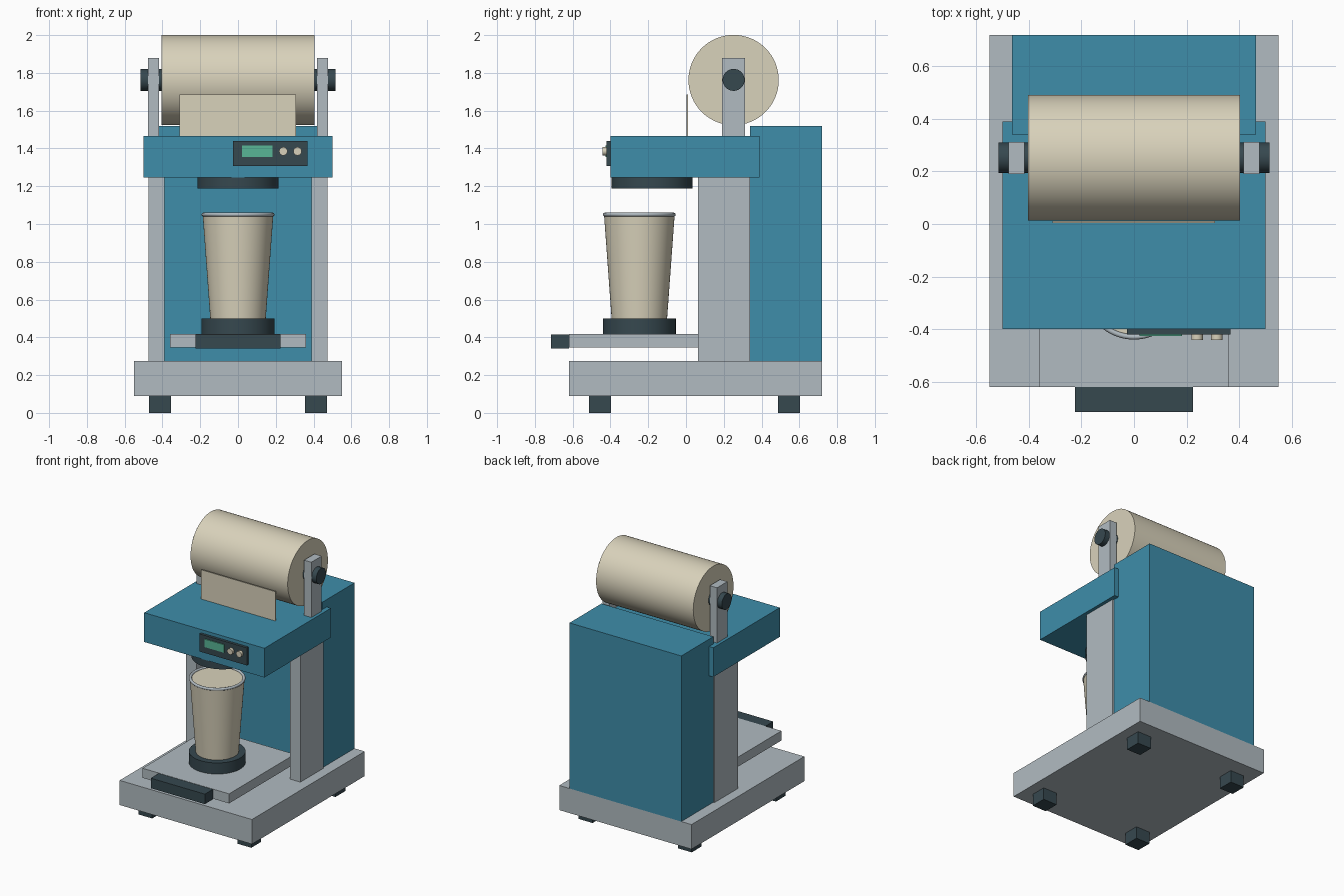
import bpy
from math import pi

cube = bpy.data.objects.get("Cube")
if cube:
    bpy.data.objects.remove(cube, do_unlink=True)


def srgb(c):
    c /= 255
    return c / 12.92 if c <= 0.04045 else ((c + 0.055) / 1.055) ** 2.4


def material(name, r, g, b):
    m = bpy.data.materials.new(name)
    m.use_nodes = True
    colour = (srgb(r), srgb(g), srgb(b), 1)
    m.diffuse_color = colour
    m.node_tree.nodes["Principled BSDF"].inputs["Base Color"].default_value = colour
    return m


BLUE = material("teal blue paint", 62, 141, 170)
GREY = material("light grey metal", 177, 187, 193)
DARK = material("dark slate", 54, 72, 79)
CREAM = material("cream paper", 217, 210, 187)
GREEN = material("screen green", 88, 182, 150)


def finish(name, mat, smooth=False):
    ob = bpy.context.object
    ob.name = name
    ob.data.materials.append(mat)
    if smooth:
        bpy.ops.object.shade_smooth_by_angle(angle=0.6)
    return ob


def box(name, x, y, z, mat):
    """Box given by its (low, high) extent along each axis."""
    spans = (x, y, z)
    bpy.ops.mesh.primitive_cube_add(size=1, location=[(a + b) / 2 for a, b in spans])
    bpy.context.object.scale = [b - a for a, b in spans]
    bpy.ops.object.transform_apply(location=False, rotation=False)
    return finish(name, mat)


def rod(name, centre, radius, length, mat, rot=(0, 0, 0), top=None):
    """Cylinder, or a cone frustum when a top radius is given."""
    bpy.ops.mesh.primitive_cone_add(
        vertices=64, radius1=radius, radius2=radius if top is None else top,
        depth=length, location=centre, rotation=rot)
    return finish(name, mat, True)


ALONG_X = (0, pi / 2, 0)
ALONG_Y = (pi / 2, 0, 0)

# Base, rear cabinet and head
box("base", (-0.55, 0.55), (-0.62, 0.72), (0.09, 0.275), GREY)
box("rear_cabinet", (-0.465, 0.465), (0.34, 0.72), (0.275, 1.52), BLUE)
box("head", (-0.5, 0.5), (-0.4, 0.39), (1.245, 1.465), BLUE)

# Paired feet, columns and roll arms
for side, s in (("left", 1), ("right", -1)):
    def span(a, b):
        return tuple(sorted((s * a, s * b)))
    for end, y in (("front", -0.455), ("back", 0.545)):
        box(f"{end}_{side}_foot", span(0.355, 0.47), (y - 0.058, y + 0.058), (0, 0.09), DARK)
    box(f"{side}_column", span(0.39, 0.475), (0.063, 0.34), (0.275, 1.245), GREY)
    box(f"{side}_roll_arm", span(0.417, 0.477), (0.19, 0.313), (1.465, 1.88), GREY)

# Film roll on its axle, with the sheet feeding into the head
rod("axle", (0, 0.252, 1.763), 0.058, 1.03, DARK, ALONG_X)
rod("film_roll", (0, 0.252, 1.762), 0.239, 0.808, CREAM, ALONG_X)
box("film_sheet", (-0.31, 0.308), (0.003, 0.011), (1.465, 1.685), CREAM)

# Control panel
box("control_panel", (-0.027, 0.367), (-0.42, -0.4), (1.308, 1.44), DARK)
box("screen", (0.02, 0.182), (-0.427, -0.42), (1.356, 1.416), GREEN)
for i, x in enumerate((0.24, 0.315)):
    rod(f"button_{i + 1}", (x, -0.43, 1.385), 0.022, 0.022, CREAM, ALONG_Y)

# Sealing plate under the head
rod("sealing_plate", (0, -0.18, 1.217), 0.215, 0.056, DARK)

# Sliding tray with handle and cup seat
box("tray", (-0.36, 0.36), (-0.62, 0.16), (0.345, 0.417), GREY)
box("tray_handle", (-0.225, 0.225), (-0.715, -0.62), (0.34, 0.415), DARK)
rod("cup_seat", (0, -0.247, 0.458), 0.193, 0.085, DARK)

# Cup with rim
rod("cup", (0, -0.247, 0.775), 0.147, 0.55, CREAM, top=0.187)
bpy.ops.mesh.primitive_torus_add(
    location=(0, -0.247, 1.05), major_radius=0.183, minor_radius=0.01,
    major_segments=64, minor_segments=12)
finish("cup_rim", GREY, True)
